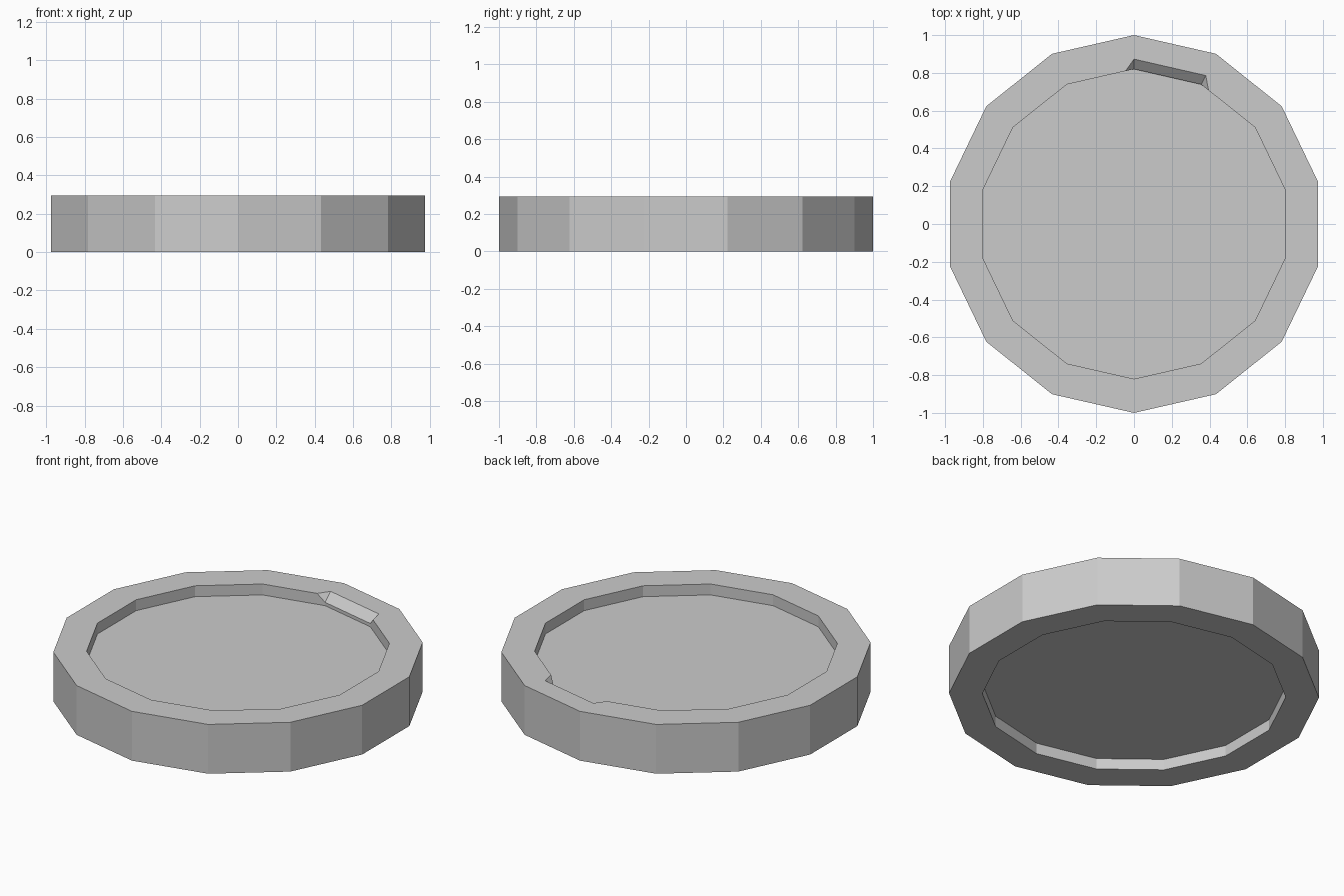
import bpy, bmesh
from math import sin, cos, tau
from mathutils import Vector

cube = bpy.data.objects.get("Cube")
if cube:
    bpy.data.objects.remove(cube)

SIDES = 14
HEIGHT = 0.294
RECESS = 0.065
INNER = 0.82
NOTCH = 0.045

bm = bmesh.new()


def ring(radius, z):
    """Polygon ring starting at the back and running clockwise from above."""
    return [bm.verts.new((radius * sin(tau * k / SIDES), radius * cos(tau * k / SIDES), z))
            for k in range(SIDES)]


def bridge(a, b, skip=()):
    for k in range(SIDES):
        if k not in skip:
            n = (k + 1) % SIDES
            bm.faces.new((a[k], a[n], b[n], b[k]))


# Rings of the disc, underside to top
floor_low = ring(INNER, RECESS)
lip_low = ring(INNER, 0)
outer_low = ring(1, 0)
outer_top = ring(1, HEIGHT)
lip_top = ring(INNER, HEIGHT)
floor_top = ring(INNER, HEIGHT - RECESS)

# Plain walls and rims; the sectors beside the notch are left open
notch_sectors = (SIDES - 1, 0, 1)
bm.faces.new(floor_low)
bridge(floor_low, lip_low)
bridge(lip_low, outer_low)
bridge(outer_low, outer_top)
bridge(outer_top, lip_top, notch_sectors)
bridge(lip_top, floor_top, notch_sectors)
bm.faces.new(floor_top)

# Finger notch: bevelled lip at the back of the recess
last, out, flr = lip_top[-1], outer_top, floor_top
left = bm.verts.new(last.co.lerp(lip_top[0].co, 0.874))
right = bm.verts.new(lip_top[1].co.lerp(lip_top[2].co, 0.137))
back_a = bm.verts.new((0, 0.873, HEIGHT))
back_b = bm.verts.new((0.38, 0.786, HEIGHT))
low_a, low_b = lip_top[0], lip_top[1]
for v in (low_a, low_b):
    v.co -= Vector((0, 0, NOTCH))
for face in ((out[-1], out[0], back_a, left, last),
             (out[0], out[1], back_b, back_a),
             (out[1], out[2], lip_top[2], right, back_b),
             (left, back_a, low_a),
             (back_a, back_b, low_b, low_a),
             (back_b, right, low_b),
             (last, left, low_a, flr[0], flr[-1]),
             (low_a, low_b, flr[1], flr[0]),
             (low_b, right, lip_top[2], flr[2], flr[1])):
    bm.faces.new(face)

bmesh.ops.recalc_face_normals(bm, faces=bm.faces)
mesh = bpy.data.meshes.new("recessed_disc")
bm.to_mesh(mesh)
bm.free()

# Single grey material
grey = bpy.data.materials.new("light grey")
grey.use_nodes = True
colour = (0.6, 0.6, 0.6, 1)
grey.diffuse_color = colour
for node in grey.node_tree.nodes:
    if node.type == 'BSDF_PRINCIPLED':
        node.inputs["Base Color"].default_value = colour
mesh.materials.append(grey)
bpy.context.collection.objects.link(bpy.data.objects.new("recessed_disc", mesh))
